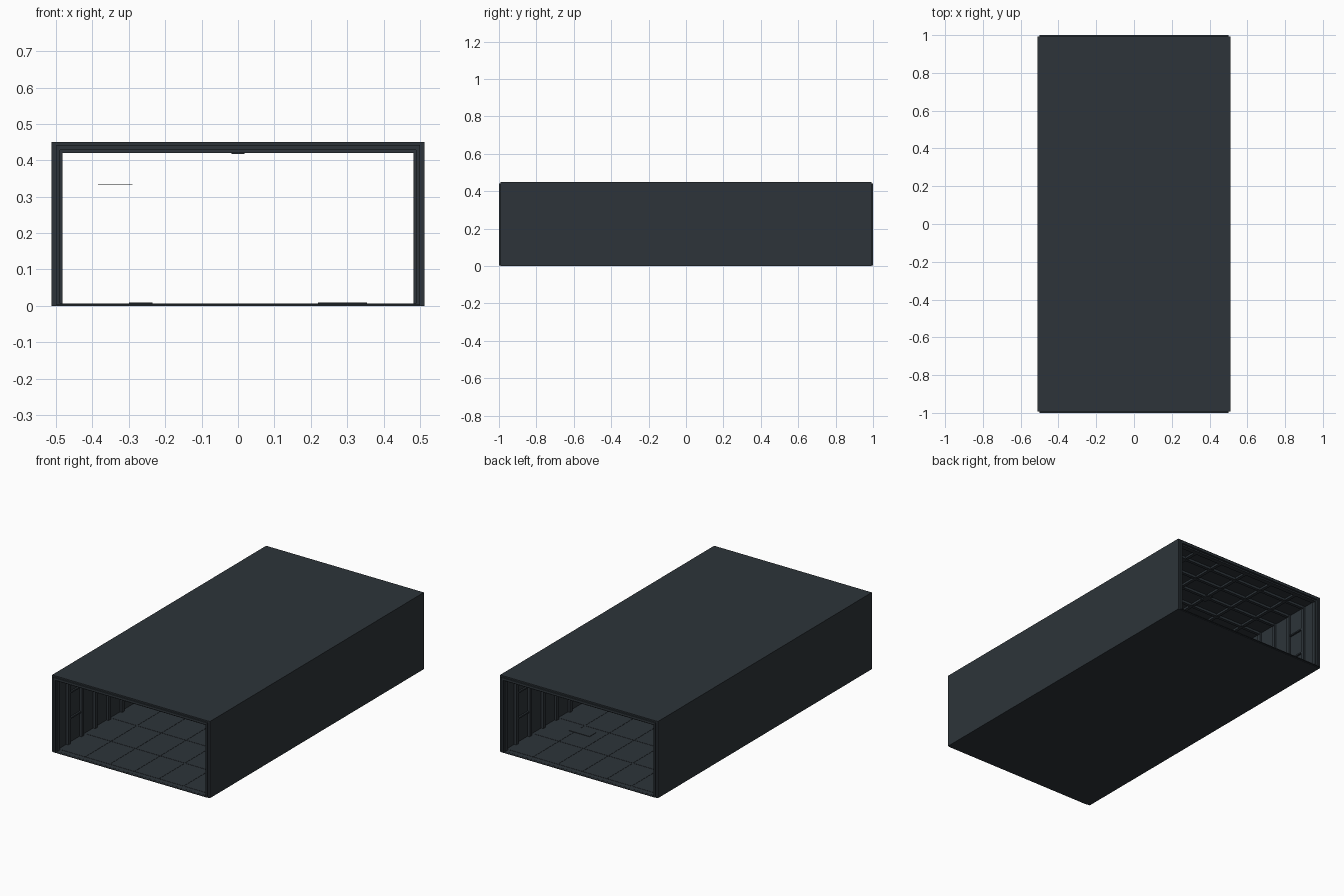
import bpy, bmesh
from mathutils import Matrix, Vector

if "Cube" in bpy.data.objects:
    bpy.data.objects.remove(bpy.data.objects["Cube"])


def material(name, rgb):
    m = bpy.data.materials.new(name)
    m.diffuse_color = (*rgb, 1)
    m.use_nodes = True
    m.node_tree.nodes["Principled BSDF"].inputs["Base Color"].default_value = m.diffuse_color
    return m


STEEL = material("dark blue grey steel", (0.026, 0.034, 0.041))


def boxes(name, items):
    """One object from boxes given as (x0, x1, y0, y1, z0, z1)."""
    bm = bmesh.new()
    for x0, x1, y0, y1, z0, z1 in items:
        c = Vector(((x0 + x1) / 2, (y0 + y1) / 2, (z0 + z1) / 2))
        s = Matrix.Diagonal((x1 - x0, y1 - y0, z1 - z0, 1))
        bmesh.ops.create_cube(bm, size=1, matrix=Matrix.Translation(c) @ s)
    me = bpy.data.meshes.new(name)
    bm.to_mesh(me)
    bm.free()
    me.materials.append(STEEL)
    ob = bpy.data.objects.new(name, me)
    bpy.context.collection.objects.link(ob)
    return ob


def tube(name, outer, inner, y0, y1):
    """Rectangular tube along y; outer and inner are (half width, bottom, top)."""
    bm = bmesh.new()
    rings = []
    for (w, b, t), y in ((outer, y0), (outer, y1), (inner, y1), (inner, y0)):
        rings.append([bm.verts.new(p) for p in
                      ((-w, y, b), (w, y, b), (w, y, t), (-w, y, t))])
    for i in range(4):
        r, q = rings[i], rings[(i + 1) % 4]
        for j in range(4):
            k = (j + 1) % 4
            bm.faces.new((r[j], r[k], q[k], q[j]))
    bmesh.ops.recalc_face_normals(bm, faces=bm.faces)
    me = bpy.data.meshes.new(name)
    bm.to_mesh(me)
    bm.free()
    me.materials.append(STEEL)
    ob = bpy.data.objects.new(name, me)
    bpy.context.collection.objects.link(ob)
    return ob


# Outer shell, open at both ends
W, TOP, IN_W, CEIL, FLOOR = 0.512, 0.45, 0.496, 0.435, 0.006
tube("hangar_shell", (W, 0, TOP), (IN_W, FLOOR, CEIL), -0.992, 0.992)

# Stepped door frames at the two openings
for label, s in (("front", -1), ("back", 1)):
    a, b = sorted((s * 0.985, s * 1.0))
    tube(label + "_door_frame", (0.5, 0.003, 0.442), (0.489, 0.0065, 0.428), a, b)
    a, b = sorted((s * 0.96, s * 0.988))
    tube(label + "_inner_frame", (0.497, 0.004, 0.436), (0.482, 0.007, 0.42), a, b)

# Evenly spaced wall ribs and roof cross beams
stations = [-0.875 + 0.125 * i for i in range(15)]
ribs, cross = [], []
for y in stations:
    for s in (-1, 1):
        x0, x1 = sorted((s * 0.482, s * (IN_W + 0.003)))
        ribs.append((x0, x1, y - 0.01, y + 0.01, FLOOR - 0.002, CEIL))
    cross.append((-IN_W, IN_W, y - 0.009, y + 0.009, 0.421, CEIL + 0.003))
boxes("wall_ribs", ribs)
boxes("roof_cross_beams", cross)

# Lengthwise roof beams and a ceiling spine
boxes("roof_long_beams", [(x - 0.009, x + 0.009, -0.97, 0.97, 0.423, CEIL + 0.003)
                          for x in (-0.36, -0.18, 0, 0.18, 0.36)])
boxes("ceiling_fixtures", [(-0.018, 0.018, y - 0.03, y + 0.03, 0.417, 0.424)
                           for y in (-0.625, 0, 0.625)])

# Horizontal wall rails in the bays near the ends
rails = []
for y in (-0.8125, 0.8125):
    for s in (-1, 1):
        x0, x1 = sorted((s * 0.486, s * (IN_W + 0.002)))
        for z in (0.15, 0.3):
            rails.append((x0, x1, y - 0.0625, y + 0.0625, z - 0.004, z + 0.004))
boxes("wall_rails", rails)

# Floor panels separated by thin seams
boxes("floor_panels", [
    (-0.48 + 0.16 * i + 0.002, -0.48 + 0.16 * (i + 1) - 0.002,
     -0.96 + 0.24 * j + 0.002, -0.96 + 0.24 * (j + 1) - 0.002, 0.004, 0.0072)
    for i in range(6) for j in range(8)])

# Low floor hatches and a thin hanging shelf
boxes("floor_hatches", [(0.22, 0.355, 0.52, 0.58, 0.005, 0.0095),
                        (-0.3, -0.235, -0.03, 0.03, 0.005, 0.0095)])
boxes("thin_shelf", [(-0.385, -0.29, -0.03, 0.03, 0.3325, 0.3338)])
